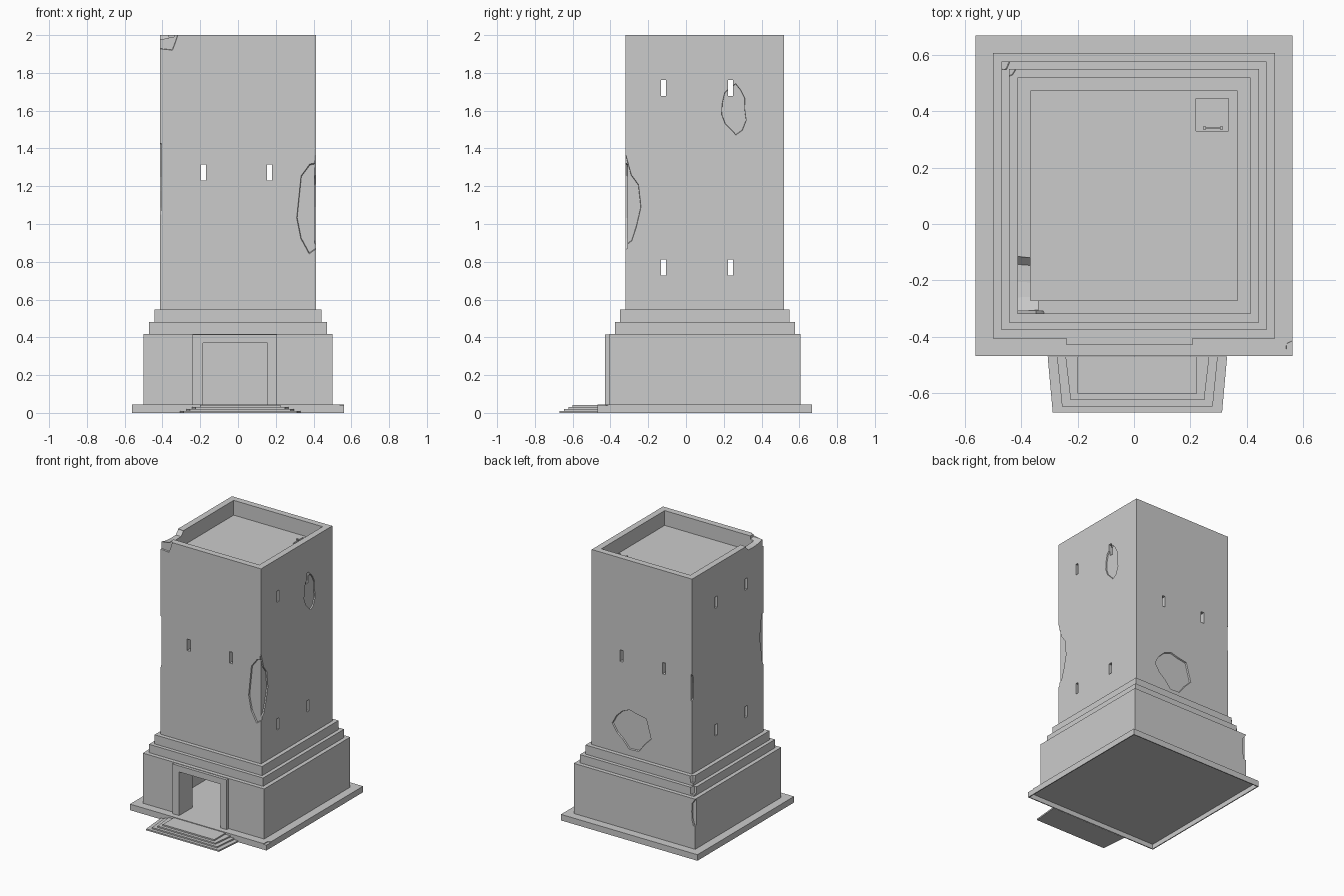
import bpy, bmesh, math, random

if "Cube" in bpy.data.objects:
    bpy.data.objects.remove(bpy.data.objects["Cube"])

random.seed(11)
CY = .1  # tower centre in y


def loft(name, rings):
    """Closed solid through matching loops of points."""
    bm = bmesh.new()
    loops = [[bm.verts.new(p) for p in ring] for ring in rings]
    n = len(loops[0])
    for a, b in zip(loops, loops[1:]):
        for i in range(n):
            bm.faces.new((a[i], a[(i + 1) % n], b[(i + 1) % n], b[i]))
    bm.faces.new(loops[0][::-1])
    bm.faces.new(loops[-1])
    bmesh.ops.recalc_face_normals(bm, faces=bm.faces)
    mesh = bpy.data.meshes.new(name)
    bm.to_mesh(mesh)
    bm.free()
    ob = bpy.data.objects.new(name, mesh)
    bpy.context.collection.objects.link(ob)
    return ob


def rect(x0, x1, y0, y1, z):
    return [(x0, y0, z), (x1, y0, z), (x1, y1, z), (x0, y1, z)]


def square(w, z):
    return rect(-w, w, CY - w - .006, CY + w + .006, z)


def box(name, x0, x1, y0, y1, z0, z1):
    return loft(name, [rect(x0, x1, y0, y1, z0), rect(x0, x1, y0, y1, z1)])


def cut(target, cutter):
    cutter.hide_render = True
    mod = target.modifiers.new("cut", 'BOOLEAN')
    mod.operation = 'DIFFERENCE'
    mod.solver = 'EXACT'
    mod.object = cutter
    bpy.context.view_layer.objects.active = target
    bpy.ops.object.modifier_apply(modifier=mod.name)
    bpy.data.objects.remove(cutter, do_unlink=True)


def patch(axis, u, v, ru, rv, inner, outer, sides=13):
    """Ragged rounded chip, a little narrower at its inner depth."""
    rings = [[], []]
    for i in range(sides):
        a = math.tau * i / sides
        r = random.uniform(.8, 1.1)
        for ring, d, s in zip(rings, (inner, outer), (.96, 1.08)):
            p, q = u + ru * r * s * math.cos(a), v + rv * r * s * math.sin(a)
            ring.append({'x': (d, p, q), 'y': (p, d, q), 'z': (p, q, d)}[axis])
    return loft("patch", rings)


# Tower body: hollow-bottomed plinth, base, two ledges, shaft, parapet and sunken roof
rings, z = [square(.555, .036), square(.555, 0)], 0
for w, top in ((.562, .045), (.5, .418), (.47, .48), (.443, .548), (.413, 2)):
    rings += [square(w, z), square(w, top)]
    z = top
rings += [square(.366, 2), square(.366, 1.89)]
tower = loft("tower", rings)

# Hollow inside, doorway and roof hatch
cut(tower, loft("room", [square(.366, .045), square(.366, 1.86)]))
cut(tower, box("doorway", -.185, .155, -.5, -.2, .045, .37))
cut(tower, box("hatch", .22, .335, .33, .445, 1.8, 1.95))

# Arrow slits through opposite walls
for x in (-.182, .167):
    cut(tower, box("slit", x - .013, x + .013, -.6, .8, 1.23, 1.315))
for y in (-.12, .235):
    for z in (.77, 1.72):
        cut(tower, box("slit", -.8, .8, y - .013, y + .013, z - .042, z + .042))

# Shallow broken patches on the shaft walls, given by wall
depth = {'front': ('y', -.309, -.36), 'back': ('y', .509, .56),
         'left': ('x', -.405, -.46), 'right': ('x', .404, .46)}
for wall, u, v, ru, rv in (('front', .42, 1.09, .12, .26), ('right', -.33, 1.09, .09, .26),
                           ('right', .255, 1.61, .07, .13), ('back', .085, .755, .16, .155),
                           ('left', -.33, 1.25, .05, .2), ('left', .53, 1.19, .035, .13),
                           ('front', -.42, 2, .12, .09)):
    axis, inner, outer = depth[wall]
    cut(tower, patch(axis, u, v, ru, rv, inner, outer))

# Broken parapet corner, worn back corner and plinth corner
cut(tower, patch('x', -.22, 2.02, .12, .06, -.34, -.46))
cut(tower, patch('y', -.51, .32, .04, .12, .592, .65))
cut(tower, patch('z', -.475, .577, .035, .035, .43, .5, 7))
cut(tower, patch('z', -.448, .553, .035, .035, .5, .57, 7))
cut(tower, patch('z', .575, -.486, .045, .09, .04, .1))

# Door surround
for side, x0, x1, z0 in (("left", -.24, -.185, .045), ("right", .155, .207, .045),
                         ("top", -.185, .155, .37)):
    box("door_frame_" + side, x0, x1, -.428, -.404, z0, .415)

# Entrance steps, slightly narrower towards the front
cx = .012
for i, w in enumerate((.318, .285, .255, .212)):
    t = .018 if i < 3 else 0
    front = -.669 + .023 * i
    loft("entrance_step_%d" % (i + 1),
         [[(cx - w, -.469, h), (cx - w + t, front, h), (cx + w - t, front, h), (cx + w, -.469, h)]
          for h in (.01 * i, .01 * i + .011)])

# Upper floor and ladder to the hatch
loft("upper_floor", [square(.366, 1.42), square(.366, 1.45)])
for x in (.25, .31):
    box("ladder_rail", x - .005, x + .005, .335, .345, 1.45, 1.93)
for k in range(8):
    z = 1.5 + k * .055
    box("ladder_rung", .25, .31, .337, .343, z, z + .008)
